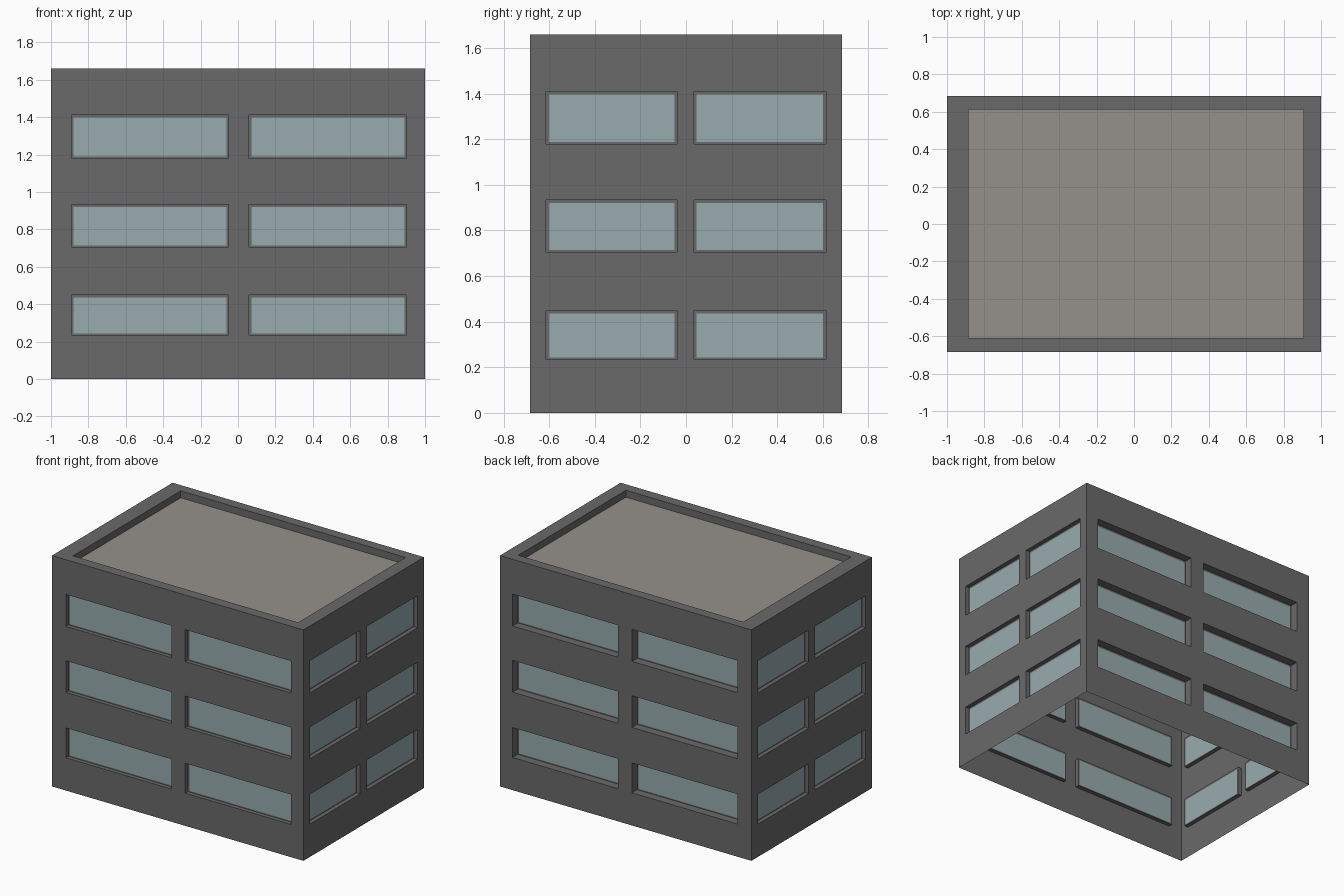
import bpy
from mathutils import Vector

if "Cube" in bpy.data.objects:
    bpy.data.objects.remove(bpy.data.objects["Cube"])


def material(name, rgb):
    m = bpy.data.materials.new(name)
    m.diffuse_color = (*rgb, 1)
    m.use_nodes = True
    m.node_tree.nodes["Principled BSDF"].inputs["Base Color"].default_value = m.diffuse_color
    return m


WALL = material("dark grey concrete", (0.143, 0.143, 0.143))
GLASS = material("pale blue glass", (0.31, 0.41, 0.43))
ROOF = material("beige roof", (0.30, 0.285, 0.26))

HX, HY, TOP = 1.0, 0.685, 1.66
X_WIN = [(-0.89, -0.05), (0.06, 0.90)]
Y_WIN = [(-0.613, -0.04), (0.035, 0.613)]
Z_WIN = [(0.235, 0.45), (0.705, 0.933), (1.18, 1.41)]


def make_object(name, quads, mats):
    verts, faces = [], []
    for q, _ in quads:
        faces.append(tuple(range(len(verts), len(verts) + 4)))
        verts += q
    me = bpy.data.meshes.new(name)
    me.from_pydata(verts, [], faces)
    for m in mats:
        me.materials.append(m)
    for p, (_, i) in zip(me.polygons, quads):
        p.material_index = i
    ob = bpy.data.objects.new(name, me)
    bpy.context.collection.objects.link(ob)
    # join the quads into one connected shell
    w = ob.modifiers.new("weld", 'WELD')
    w.merge_threshold = 0.0005
    return ob


def recess(P, a, b, c, d, depth):
    """Four reveal quads around a rectangular opening."""
    ring = [(a, c), (b, c), (b, d), (a, d)]
    out = []
    for i in range(4):
        p, q = ring[i], ring[(i + 1) % 4]
        out.append(([P(*p, 0), P(*q, 0), P(*q, depth), P(*p, depth)], 0))
    return out


def frame(P, outer, inner, depth):
    """Flat border between two nested rectangles."""
    def ring(r):
        return [(r[0], r[2]), (r[1], r[2]), (r[1], r[3]), (r[0], r[3])]
    o, n = ring(outer), ring(inner)
    return [([P(*o[i], depth), P(*o[(i + 1) % 4], depth),
              P(*n[(i + 1) % 4], depth), P(*n[i], depth)], 0) for i in range(4)]


def rect(P, r, depth, mat):
    a, b, c, d = r
    return ([P(a, c, depth), P(b, c, depth), P(b, d, depth), P(a, d, depth)], mat)


def wall(name, origin, right, inward, half, wins, depth):
    o, r, n = Vector(origin), Vector(right), Vector(inward)

    def P(u, z, d):
        return o + r * u + Vector((0, 0, z)) + n * d

    us = [-half] + [v for w in wins for v in w] + [half]
    zs = [0] + [v for w in Z_WIN for v in w] + [TOP]
    quads = []
    for i in range(len(us) - 1):
        for j in range(len(zs) - 1):
            cell = (us[i], us[i + 1], zs[j], zs[j + 1])
            if i % 2 and j % 2:
                # recessed window: reveal, thin border, glass
                g = 0.011
                pane = (cell[0] + g, cell[1] - g, cell[2] + g * 0.8, cell[3] - g * 1.2)
                quads += recess(P, *cell, depth)
                quads += frame(P, cell, pane, depth)
                quads.append(rect(P, pane, depth, 1))
            else:
                quads.append(rect(P, cell, 0, 0))
    make_object(name, quads, [WALL, GLASS])


def flip(wins):
    return [(-b, -a) for a, b in reversed(wins)]


# Four walls with recessed windows
wall("front_wall", (0, -HY, 0), (1, 0, 0), (0, 1, 0), HX, X_WIN, 0.03)
wall("back_wall", (0, HY, 0), (-1, 0, 0), (0, -1, 0), HX, flip(X_WIN), 0.06)
wall("right_wall", (HX, 0, 0), (0, 1, 0), (-1, 0, 0), HY, Y_WIN, 0.03)
wall("left_wall", (-HX, 0, 0), (0, -1, 0), (1, 0, 0), HY, flip(Y_WIN), 0.03)


# Parapet rim and sunken roof
def P_top(x, y, d):
    return Vector((x, y, TOP - d))


inner = (-0.885, 0.905, -0.61, 0.613)
make_object("parapet",
            frame(P_top, (-HX, HX, -HY, HY), inner, 0) + recess(P_top, *inner, 0.05),
            [WALL])
make_object("roof", [rect(P_top, inner, 0.05, 0)], [ROOF])
